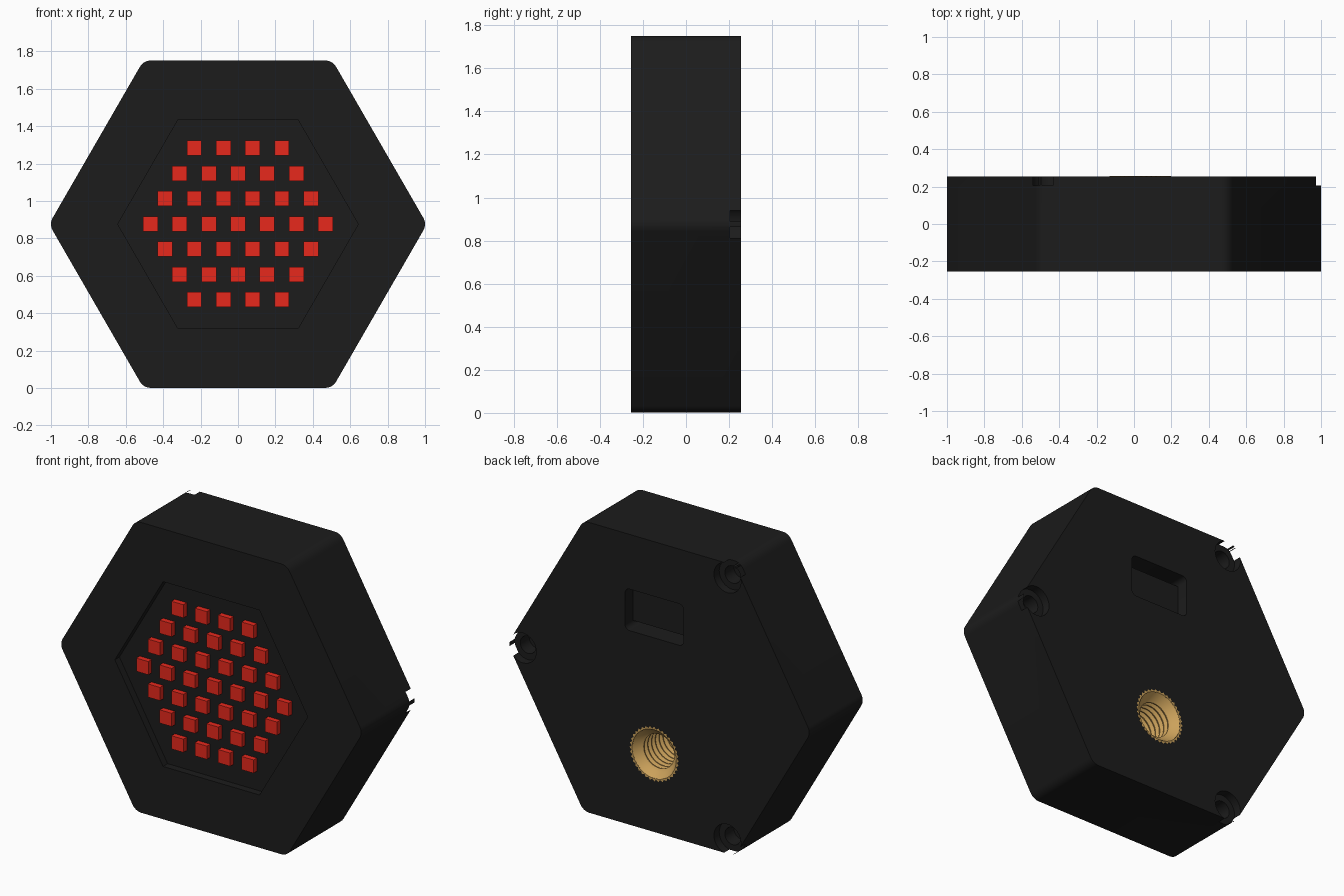
import bpy, bmesh, math
from mathutils import Vector

if "Cube" in bpy.data.objects:
    bpy.data.objects.remove(bpy.data.objects["Cube"])

CZ = 0.876          # height of the hexagon centre
BACK, FRONT = 0.255, -0.255


def material(name, rgb):
    m = bpy.data.materials.new(name)
    m.diffuse_color = (*rgb, 1)
    m.use_nodes = True
    m.node_tree.nodes["Principled BSDF"].inputs["Base Color"].default_value = m.diffuse_color
    return m


BLACK = material("black plastic", (0.0115, 0.0115, 0.0115))
RED = material("red", (0.80, 0.022, 0.012))
BRASS = material("brass", (0.60, 0.36, 0.105))


def finish(bm, name, mat):
    bmesh.ops.remove_doubles(bm, verts=bm.verts, dist=1e-5)
    bmesh.ops.recalc_face_normals(bm, faces=bm.faces)
    me = bpy.data.meshes.new(name)
    bm.to_mesh(me)
    bm.free()
    me.materials.append(mat)
    ob = bpy.data.objects.new(name, me)
    bpy.context.collection.objects.link(ob)
    return ob


def add_prism(bm, pts, y0, y1):
    a = [bm.verts.new((x, y0, z)) for x, z in pts]
    b = [bm.verts.new((x, y1, z)) for x, z in pts]
    n = len(pts)
    bm.faces.new(a)
    bm.faces.new(b[::-1])
    for i in range(n):
        j = (i + 1) % n
        bm.faces.new((a[i], b[i], b[j], a[j]))


def prism(name, pts, y0, y1, mat=BLACK):
    bm = bmesh.new()
    add_prism(bm, pts, y0, y1)
    return finish(bm, name, mat)


def polygon(r, n, cx=0.0, cz=CZ):
    return [(cx + r * math.cos(math.tau * i / n), cz + r * math.sin(math.tau * i / n))
            for i in range(n)]


def rect(cx, cz, w, h):
    return [(cx - w / 2, cz - h / 2), (cx + w / 2, cz - h / 2),
            (cx + w / 2, cz + h / 2), (cx - w / 2, cz + h / 2)]


def rounded(pts, r, steps=6):
    """Fillet every corner of a counter-clockwise convex outline."""
    out = []
    for i, p in enumerate(pts):
        p = Vector(p)
        u = (Vector(pts[i - 1]) - p).normalized()
        v = (Vector(pts[(i + 1) % len(pts)]) - p).normalized()
        half = u.angle(v) / 2
        c = p + (u + v).normalized() * (r / math.sin(half))
        mid = math.atan2(p.y - c.y, p.x - c.x)
        sweep = math.pi / 2 - half
        for k in range(steps + 1):
            a = mid - sweep + 2 * sweep * k / steps
            out.append((c.x + r * math.cos(a), c.y + r * math.sin(a)))
    return out


def lathe(name, profile, cx, cz, mat, n=48, knurl=0.0, knurled=()):
    """Turn a closed (radius, y) profile about an axis along y."""
    bm = bmesh.new()
    rings = []
    for k, (r, y) in enumerate(profile):
        ring = []
        for i in range(n):
            a = math.tau * i / n
            rr = r - (knurl if k in knurled and i % 2 else 0)
            ring.append(bm.verts.new((cx + rr * math.cos(a), y, cz + rr * math.sin(a))))
        rings.append(ring)
    for k in range(len(rings)):
        p, q = rings[k - 1], rings[k]
        for i in range(n):
            j = (i + 1) % n
            bm.faces.new((p[i], p[j], q[j], q[i]))
    return finish(bm, name, mat)


def select(ob):
    bpy.ops.object.select_all(action='DESELECT')
    ob.select_set(True)
    bpy.context.view_layer.objects.active = ob


def cut(target, cutter):
    mod = target.modifiers.new("cut", 'BOOLEAN')
    mod.operation = 'DIFFERENCE'
    mod.solver = 'EXACT'
    mod.object = cutter
    select(target)
    bpy.ops.object.modifier_apply(modifier=mod.name)
    bpy.data.objects.remove(cutter, do_unlink=True)


def smooth(ob):
    select(ob)
    bpy.ops.object.shade_smooth_by_angle(angle=math.radians(30))


# Hexagonal housing with rounded corners
housing = prism("housing", rounded(polygon(1.0104, 6), 0.067), FRONT, BACK)

# Front display recess
cut(housing, prism("recess_cutter", polygon(0.643, 6), FRONT - 0.1, -0.211))

# Port pocket and insert hole in the back
BX, PORT_Z, INSERT_Z = 0.033, CZ + 0.42, CZ - 0.405
cut(housing, prism("port_cutter", rounded(rect(BX, PORT_Z, 0.39, 0.25), 0.03), 0.10, 0.4))
cut(housing, prism("insert_cutter", polygon(0.146, 48, BX, INSERT_Z), -0.06, 0.4))

# Stepped screw holes at three corners
for i in range(3):
    a = math.tau * i / 3
    x, z = 0.91 * math.cos(a), CZ + 0.91 * math.sin(a)
    cut(housing, prism("counterbore_cutter", polygon(0.09, 32, x, z), 0.205, 0.4))
    cut(housing, prism("screw_hole_cutter", polygon(0.052, 32, x, z), 0.12, 0.4))
smooth(housing)

# Raised plate inside the port pocket, leaving slots above and below
prism("port_plate", rect(BX, PORT_Z, 0.40, 0.20), 0.09, 0.18)

# Hexagonal grid of red lights
bm = bmesh.new()
PITCH = 0.156
for row in range(-3, 4):
    count = 7 - abs(row)
    for c in range(count):
        x = (c - (count - 1) / 2) * PITCH
        add_prism(bm, rect(x, CZ + 0.002 + row * PITCH * math.sqrt(3) / 2, 0.08, 0.08),
                  -0.243, -0.205)
finish(bm, "lights", RED)

# Threaded brass insert with a knurled rim
profile = [(0.164, -0.05), (0.164, 0.256), (0.147, 0.256), (0.118, 0.22)]
y = 0.21
while y > -0.03:
    profile += [(0.102, y), (0.102, y - 0.006), (0.120, y - 0.018), (0.120, y - 0.024)]
    y -= 0.036
profile.append((0.11, -0.05))
insert = lathe("threaded_insert", profile, BX, INSERT_Z, BRASS, 72, 0.012, (0, 1))
smooth(insert)
